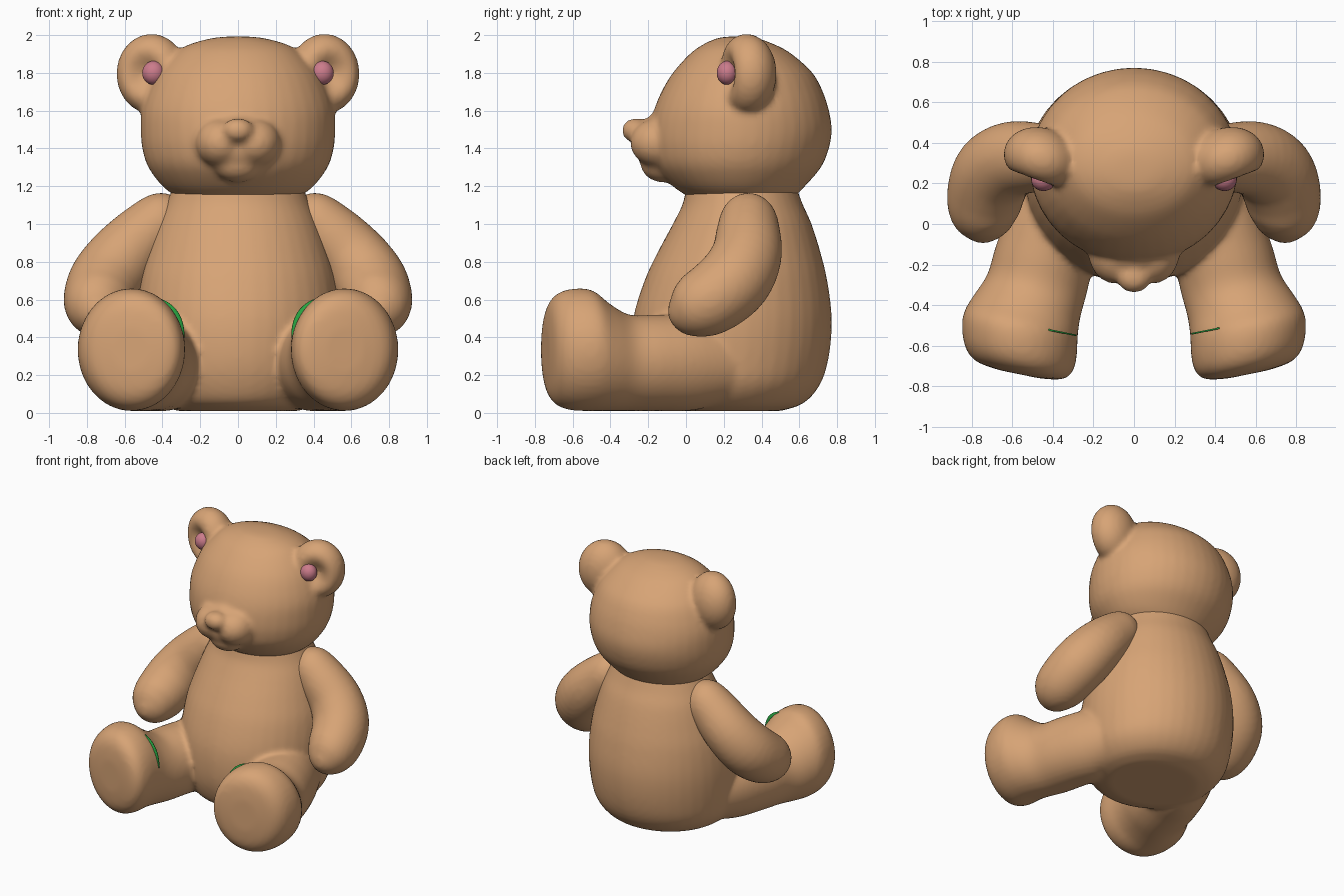
import bpy, bmesh, math
from mathutils import Vector, Matrix

if "Cube" in bpy.data.objects:
    bpy.data.objects.remove(bpy.data.objects["Cube"])


def material(name, rgb):
    m = bpy.data.materials.new(name)
    m.diffuse_color = (*rgb, 1)
    m.use_nodes = True
    m.node_tree.nodes["Principled BSDF"].inputs["Base Color"].default_value = m.diffuse_color
    return m


FUR = material("tan fur", (0.68, 0.37, 0.18))
PINK = material("pink", (0.60, 0.20, 0.26))
GREEN = material("green", (0.02, 0.36, 0.05))


def spline(rows, steps=4):
    """Catmull-Rom interpolation of section rows."""
    out = []
    for i in range(len(rows) - 1):
        p = [rows[max(i - 1, 0)], rows[i], rows[i + 1], rows[min(i + 2, len(rows) - 1)]]
        for s in range(steps):
            t = s / steps
            out.append([0.5 * (2 * b + (c - a) * t + (2 * a - 5 * b + 4 * c - d) * t * t
                               + (3 * b - a - 3 * c + d) * t ** 3) for a, b, c, d in zip(*p)])
    out.append(list(rows[-1]))
    return out


def add_loft(bm, rows, axis=None, n=40):
    """Closed skin over elliptical sections (x, y, z, half width, half height)."""
    rows = spline(rows)
    rings = []
    for i, r in enumerate(rows):
        c = Vector(r[:3])
        d = axis or Vector(rows[min(i + 1, len(rows) - 1)][:3]) - Vector(rows[max(i - 1, 0)][:3])
        q = d.to_track_quat('Z', 'Y')
        a, b = max(r[3], 0.005), max(r[4], 0.005)
        rings.append([bm.verts.new(c + q @ Vector((a * math.cos(k * math.tau / n),
                                                   b * math.sin(k * math.tau / n), 0)))
                      for k in range(n)])
    faces = [bm.faces.new(rings[0][::-1]), bm.faces.new(rings[-1])]
    for A, B in zip(rings, rings[1:]):
        for k in range(n):
            j = (k + 1) % n
            faces.append(bm.faces.new((A[k], A[j], B[j], B[k])))
    bmesh.ops.recalc_face_normals(bm, faces=faces)


def add_ball(bm, centre, radii, dent=0.0, turn=0.0):
    """Ellipsoid, optionally hollowed on its front."""
    verts = bmesh.ops.create_icosphere(bm, subdivisions=4, radius=1)["verts"]
    for v in verts:
        if v.co.y < 0:
            v.co.y += dent * math.exp(-(v.co.x ** 2 + v.co.z ** 2) / 0.22)
    m = Matrix.Translation(centre) @ Matrix.Rotation(turn, 4, 'Z') @ Matrix.Diagonal((*radii, 1))
    bmesh.ops.transform(bm, matrix=m, verts=verts)


def finish(bm, name, mat, fuse=False):
    me = bpy.data.meshes.new(name)
    bm.to_mesh(me)
    bm.free()
    me.materials.append(mat)
    for p in me.polygons:
        p.use_smooth = True
    ob = bpy.data.objects.new(name, me)
    bpy.context.collection.objects.link(ob)
    if fuse:  # melt overlapping forms into one soft skin
        r = ob.modifiers.new("fuse", 'REMESH')
        r.mode = 'VOXEL'
        r.voxel_size = 0.018
        r.use_smooth_shade = True
        s = ob.modifiers.new("soften", 'SMOOTH')
        s.factor = 0.5
        s.iterations = 5
    return ob


def upright(rows):
    """(z, front y, back y, half width) to loft rows."""
    return [(0, (f + b) / 2, z, w, (b - f) / 2) for z, f, b, w in rows]


UP = Vector((0, 0, 1))

# torso and legs
bm = bmesh.new()
add_loft(bm, upright([
    (0.01, -0.08, 0.50, 0.32), (0.05, -0.20, 0.62, 0.42), (0.15, -0.26, 0.71, 0.50),
    (0.30, -0.29, 0.757, 0.53), (0.50, -0.28, 0.772, 0.54), (0.70, -0.22, 0.748, 0.52),
    (0.85, -0.15, 0.712, 0.48), (1.00, -0.07, 0.665, 0.43), (1.10, -0.02, 0.62, 0.385),
    (1.18, 0.0, 0.59, 0.35), (1.26, 0.03, 0.56, 0.32)]), UP)
LEG = [(0.34, 0.30, 0.26, 0.15, 0.18), (0.38, 0.05, 0.265, 0.23, 0.25),
       (0.44, -0.15, 0.265, 0.245, 0.255), (0.48, -0.30, 0.265, 0.25, 0.255),
       (0.53, -0.41, 0.295, 0.27, 0.285), (0.56, -0.50, 0.33, 0.288, 0.32),
       (0.565, -0.60, 0.335, 0.288, 0.322), (0.565, -0.68, 0.335, 0.265, 0.295),
       (0.565, -0.725, 0.335, 0.21, 0.23), (0.565, -0.742, 0.335, 0.10, 0.12)]
for s in (1, -1):
    add_loft(bm, [(s * x, y, z, a, b) for x, y, z, a, b in LEG], Vector((0.2 * s, -0.98, 0)))
finish(bm, "torso_and_legs", FUR, True)

# head with muzzle, nose and hollow ears
bm = bmesh.new()
add_loft(bm, upright([
    (1.14, 0.02, 0.57, 0.32), (1.20, -0.07, 0.63, 0.40), (1.30, -0.16, 0.715, 0.475),
    (1.40, -0.19, 0.757, 0.507), (1.50, -0.19, 0.772, 0.515), (1.60, -0.17, 0.757, 0.51),
    (1.70, -0.13, 0.725, 0.48), (1.80, -0.07, 0.67, 0.43), (1.90, 0.02, 0.56, 0.34),
    (1.95, 0.09, 0.47, 0.26), (1.985, 0.17, 0.37, 0.13), (1.993, 0.25, 0.29, 0.03)]), UP)
add_ball(bm, (0, -0.10, 1.42), (0.20, 0.17, 0.18))
add_ball(bm, (0, -0.12, 1.32), (0.13, 0.12, 0.10))
add_ball(bm, (0, -0.265, 1.495), (0.085, 0.075, 0.065))
for s in (1, -1):
    add_ball(bm, (0.09 * s, -0.14, 1.43), (0.135, 0.155, 0.13))
    add_ball(bm, (0.458 * s, 0.32, 1.795), (0.19, 0.155, 0.212), 0.65, s * math.radians(20))
finish(bm, "head", FUR, True)

ARM = [(0.30, 0.33, 1.08, 0.07), (0.37, 0.33, 1.045, 0.14), (0.47, 0.33, 0.96, 0.168),
       (0.60, 0.32, 0.83, 0.187), (0.69, 0.26, 0.71, 0.197), (0.73, 0.16, 0.62, 0.192),
       (0.74, 0.06, 0.565, 0.175), (0.733, -0.02, 0.53, 0.13), (0.727, -0.07, 0.515, 0.07),
       (0.723, -0.09, 0.51, 0.015)]
for s, side in ((1, "left"), (-1, "right")):
    # arm
    bm = bmesh.new()
    add_loft(bm, [(s * x, y, z, r, r) for x, y, z, r in ARM])
    finish(bm, side + "_arm", FUR, True)

    # pink ear pad
    bm = bmesh.new()
    add_ball(bm, (0.447 * s, 0.218, 1.80), (0.06, 0.055, 0.063))
    finish(bm, side + "_ear_pad", PINK)

    # thin green sliver on the inner side of the foot
    bm = bmesh.new()
    pts = []
    for k in range(13):
        t = math.radians(120 + 48 * k / 12)
        bump = 1.0 + 0.07 * math.sin(math.pi * k / 12)
        u, w = 0.288 * math.cos(t), 0.32 * math.sin(t)
        pair = [bm.verts.new((s * (0.56 + 0.98 * u * f), -0.49 + 0.2 * u * f, 0.33 + w * f))
                for f in (0.9, bump)]
        pts.append(pair)
    for (a, b), (c, d) in zip(pts, pts[1:]):
        bm.faces.new((a, b, d, c))
    ob = finish(bm, side + "_foot_ribbon", GREEN)
    ob.modifiers.new("thickness", 'SOLIDIFY').thickness = 0.008
